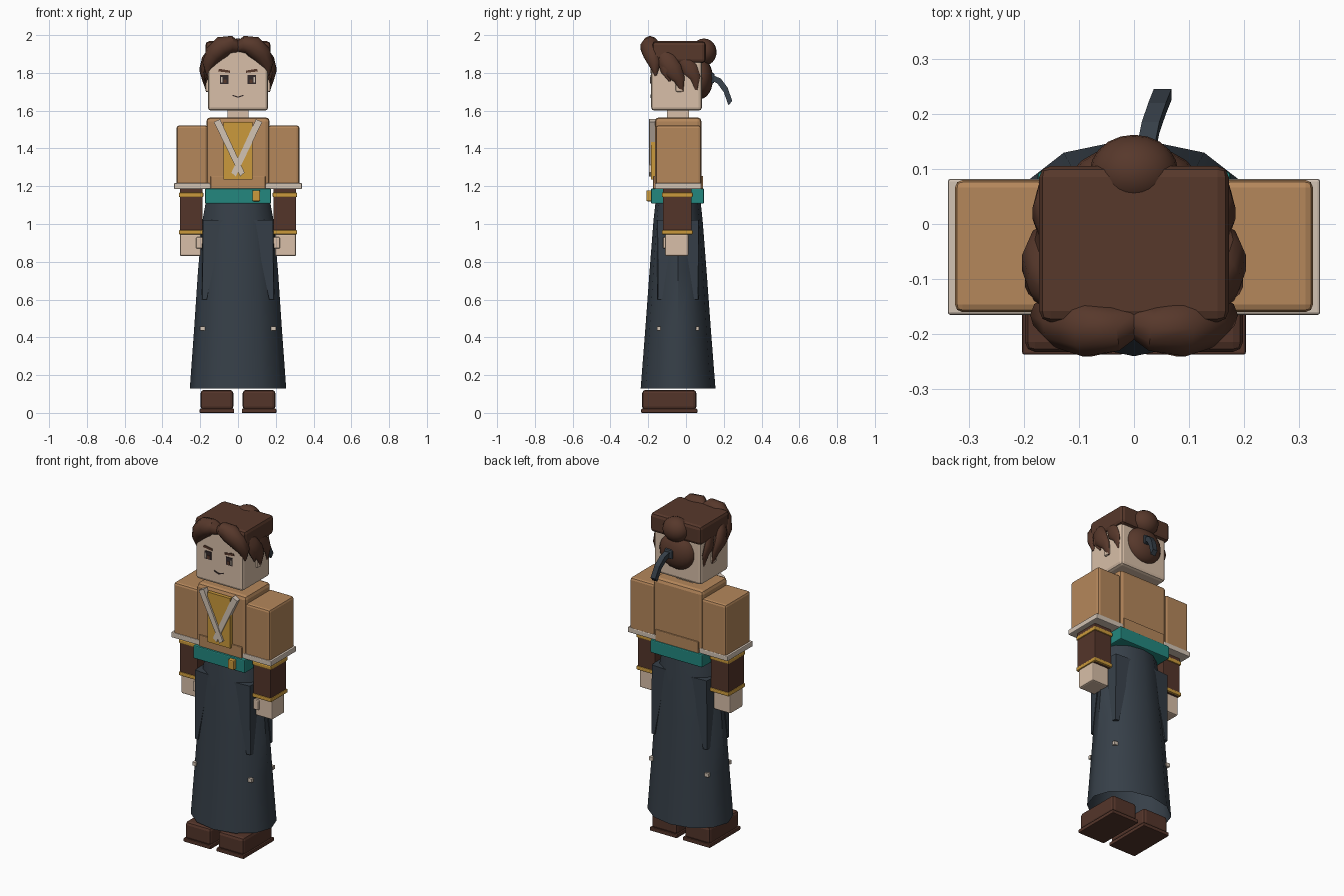
import bpy, bmesh, math
from mathutils import Vector

if "Cube" in bpy.data.objects:
    bpy.data.objects.remove(bpy.data.objects["Cube"])

def mat(name, hexcode):
    m = bpy.data.materials.new(name)
    c = [int(hexcode[i:i + 2], 16) / 255 for i in (0, 2, 4)]
    m.diffuse_color = [((v + 0.055) / 1.055) ** 2.4 for v in c] + [1]
    m.use_nodes = True
    m.node_tree.nodes["Principled BSDF"].inputs["Base Color"].default_value = m.diffuse_color
    return m

SKIN, TAN, GOLD = mat("skin", "D8BFA8"), mat("tan cloth", "B5875B"), mat("gold", "CB9A3C")
HAIR, LEATHER = mat("hair brown", "57382B"), mat("leather brown", "54352A")
CHARCOAL, TEAL = mat("charcoal cloth", "363F48"), mat("teal", "23877F")
CREAM, INK = mat("cream trim", "D2C3B4"), mat("dark ink", "33292A")

def finish(name, bm, m, bevel=0, smooth=False):
    bmesh.ops.recalc_face_normals(bm, faces=bm.faces)
    me = bpy.data.meshes.new(name)
    bm.to_mesh(me)
    bm.free()
    me.materials.append(m)
    ob = bpy.data.objects.new(name, me)
    bpy.context.collection.objects.link(ob)
    if bevel:
        b = ob.modifiers.new("bevel", 'BEVEL')
        b.width, b.segments = bevel, 2
    if smooth:
        bpy.context.view_layer.objects.active = ob
        ob.select_set(True)
        bpy.ops.object.shade_smooth_by_angle(angle=math.radians(40))
        ob.select_set(False)
    return ob

def box(name, x, y, z, m, bevel=0):
    bm = bmesh.new()
    bmesh.ops.create_cube(bm, size=1)
    for v in bm.verts:
        v.co = [a[0] + (c + 0.5) * (a[1] - a[0]) for a, c in zip((x, y, z), v.co)]
    return finish(name, bm, m, bevel)

def pair(name, x, y, z, m, bevel=0):
    box(name + "_right", x, y, z, m, bevel)
    box(name + "_left", (-x[1], -x[0]), y, z, m, bevel)

def ball(name, c, r, m):
    bm = bmesh.new()
    bmesh.ops.create_uvsphere(bm, u_segments=20, v_segments=12, radius=1)
    for v in bm.verts:
        v.co = [c[i] + r[i] * v.co[i] for i in range(3)]
    return finish(name, bm, m, 0, True)

def loft(name, rings, m, caps=True, smooth=True):
    bm = bmesh.new()
    loops = [[bm.verts.new(p) for p in ring] for ring in rings]
    n = len(loops[0])
    for a, b in zip(loops, loops[1:]):
        for i in range(n):
            bm.faces.new((a[i], a[(i + 1) % n], b[(i + 1) % n], b[i]))
    if caps:
        bm.faces.new(loops[0])
        bm.faces.new(loops[-1])
    return finish(name, bm, m, 0, smooth)

def lock(name, path, flat, side, n=10):
    """Tapered strand; path points are x, y, z, radius, flat = thickness along the given normal."""
    pts = [Vector((p[0] * side, p[1], p[2])) for p in path]
    normal = Vector((flat[0] * side, flat[1], flat[2])).normalized()
    rings = []
    for i, p in enumerate(pts):
        t = (pts[min(i + 1, len(pts) - 1)] - pts[max(i - 1, 0)]).normalized()
        u = t.cross(normal).normalized()
        w = u.cross(t)
        r = path[i][3]
        rings.append([p + r * (u * math.cos(2 * math.pi * k / n) +
                               w * flat[3] * math.sin(2 * math.pi * k / n)) for k in range(n)])
    return loft(name, rings, HAIR)

def prism(name, pts, y0, y1, m):
    return loft(name, [[(x, y, z) for x, z in pts] for y in (y0, y1)], m, True, False)

# Boots and soles
pair("boot", (0.025, 0.198), (-0.232, 0.055), (0.015, 0.122), LEATHER, 0.018)
pair("boot_sole", (0.02, 0.203), (-0.237, 0.06), (0, 0.022), LEATHER, 0.004)

# Flared long skirt
CY = -0.042
profile = [(0.13, 0.255, 0.198), (0.45, 0.232, 0.173), (0.75, 0.212, 0.151),
           (1.02, 0.188, 0.130), (1.13, 0.168, 0.118)]
loft("skirt", [[(a * math.cos(k * math.pi / 6), CY + b * math.sin(k * math.pi / 6), z)
                for k in range(12)] for z, a, b in profile], CHARCOAL, False)

# Pointed skirt folds and studs at the four corners
for sx in (-1, 1):
    for sy in (-1, 1):
        top = [(0.08, 0.115), (0.185, 0.108), (0.193, 0.02), (0.08, 0.05)]
        low = [(0.165, 0.112), (0.188, 0.106), (0.193, 0.085), (0.165, 0.085)]
        loft("skirt_fold", [[(sx * x, CY + sy * y, z) for x, y in ring]
                            for ring, z in ((top, 1.02), (low, 0.6))], CHARCOAL, True, False)
        ys = sorted((CY + sy * 0.094, CY + sy * 0.112))
        xs = sorted((sx * 0.175, sx * 0.2))
        box("skirt_stud", xs, ys, (0.435, 0.457), CREAM)

# Belt and buckle
box("belt", (-0.175, 0.175), (-0.185, 0.095), (1.108, 1.188), TEAL, 0.006)
box("belt_buckle", (0.076, 0.117), (-0.21, -0.18), (1.12, 1.178), GOLD, 0.006)

# Torso, shirt tail and neck
box("torso", (-0.168, 0.168), (-0.165, 0.082), (1.19, 1.565), TAN, 0.022)
box("shirt_tail", (-0.145, 0.145), (-0.174, 0.09), (1.185, 1.255), TAN, 0.004)
box("neck", (-0.055, 0.055), (-0.1, 0.015), (1.54, 1.62), SKIN)

# Chest panel with crossed lapels
box("chest_panel", (-0.077, 0.077), (-0.186, -0.16), (1.235, 1.54), GOLD)
for s in (-1, 1):
    y = -0.192 if s > 0 else -0.197
    prism("lapel", [(s * 0.128, 1.54), (s * 0.095, 1.555), (s * -0.035, 1.272), (s * -0.012, 1.252)],
          y, -0.16, CREAM)

# Arms
pair("sleeve", (0.16, 0.325), (-0.16, 0.08), (1.2, 1.522), TAN, 0.014)
pair("sleeve_cuff", (0.145, 0.338), (-0.165, 0.082), (1.185, 1.217), CREAM, 0.005)
pair("forearm_guard", (0.188, 0.307), (-0.122, 0.03), (0.945, 1.19), LEATHER, 0.004)
pair("upper_band", (0.183, 0.313), (-0.128, 0.036), (1.142, 1.167), GOLD, 0.006)
pair("lower_band", (0.183, 0.313), (-0.128, 0.036), (0.945, 0.968), GOLD, 0.006)
pair("hand", (0.195, 0.308), (-0.11, 0.012), (0.83, 0.948), SKIN, 0.008)
pair("thumb", (0.182, 0.222), (-0.122, -0.08), (0.87, 0.93), SKIN, 0.006)

# Head and ears
box("head", (-0.16, 0.16), (-0.185, 0.085), (1.6, 1.95), SKIN, 0.018)
pair("ear", (0.15, 0.172), (-0.055, -0.015), (1.7, 1.765), SKIN, 0.008)

# Painted face
FY = (-0.189, -0.184)
for s in (-1, 1):
    def face_box(name, x0, x1, z0, z1, m, y=FY):
        box(name, sorted((s * x0, s * x1)), y, (z0, z1), m)
    face_box("eye", 0.05, 0.094, 1.742, 1.79, INK)
    face_box("eye_white", 0.082, 0.091, 1.748, 1.778, CREAM, (-0.191, -0.186))
    face_box("iris", 0.06, 0.077, 1.746, 1.766, HAIR, (-0.191, -0.186))
    prism("eyebrow", [(s * 0.042, 1.812), (s * 0.1, 1.822), (s * 0.105, 1.808), (s * 0.042, 1.8)],
          FY[0], FY[1], HAIR)
    prism("mouth", [(0, 1.668), (s * 0.03, 1.679), (s * 0.03, 1.685), (0, 1.675)], FY[0], FY[1], INK)

# Hair cap and two buns at the back
box("hair_cap", (-0.172, 0.172), (-0.178, 0.105), (1.852, 1.968), HAIR, 0.02)
ball("top_bun", (0, 0.095, 1.91), (0.08, 0.067, 0.072), HAIR)
ball("back_bun", (0, 0.075, 1.77), (0.118, 0.068, 0.108), HAIR)

# Parted fringe and side locks
for s in (-1, 1):
    lock("fringe", [(0.0, -0.175, 1.935, 0.03), (0.035, -0.19, 1.951, 0.045), (0.08, -0.19, 1.94, 0.056),
                    (0.125, -0.178, 1.9, 0.052), (0.155, -0.165, 1.845, 0.035), (0.16, -0.16, 1.785, 0.006)],
         (0, 1, 0, 0.95), s)
    lock("temple_lock", [(0.15, -0.13, 1.91, 0.03), (0.168, -0.105, 1.87, 0.048), (0.18, -0.07, 1.815, 0.05),
                         (0.175, -0.035, 1.765, 0.03), (0.165, -0.02, 1.7, 0.006)], (1, 0, 0, 0.5), s)
    lock("front_wisp", [(0.16, -0.12, 1.87, 0.03), (0.182, -0.105, 1.81, 0.028),
                        (0.172, -0.085, 1.755, 0.005)], (1, 0, 0, 0.6), s)
    lock("rear_lock", [(0.155, -0.02, 1.88, 0.03), (0.168, 0.02, 1.82, 0.042),
                       (0.166, 0.05, 1.775, 0.028), (0.16, 0.055, 1.71, 0.005)], (1, 0, 0, 0.4), s)

# Hair ribbon
path = [(0.02, 0.115, 1.78), (0.03, 0.165, 1.757), (0.042, 0.2, 1.71), (0.052, 0.225, 1.64)]
loft("hair_ribbon", [[(x - 0.016, y, z - 0.012), (x + 0.016, y, z - 0.012),
                      (x + 0.016, y + 0.02, z + 0.012), (x - 0.016, y + 0.02, z + 0.012)]
                     for x, y, z in path], CHARCOAL, True, False)
box("ribbon_knot", (-0.01, 0.045), (0.12, 0.15), (1.745, 1.8), CHARCOAL, 0.008)
